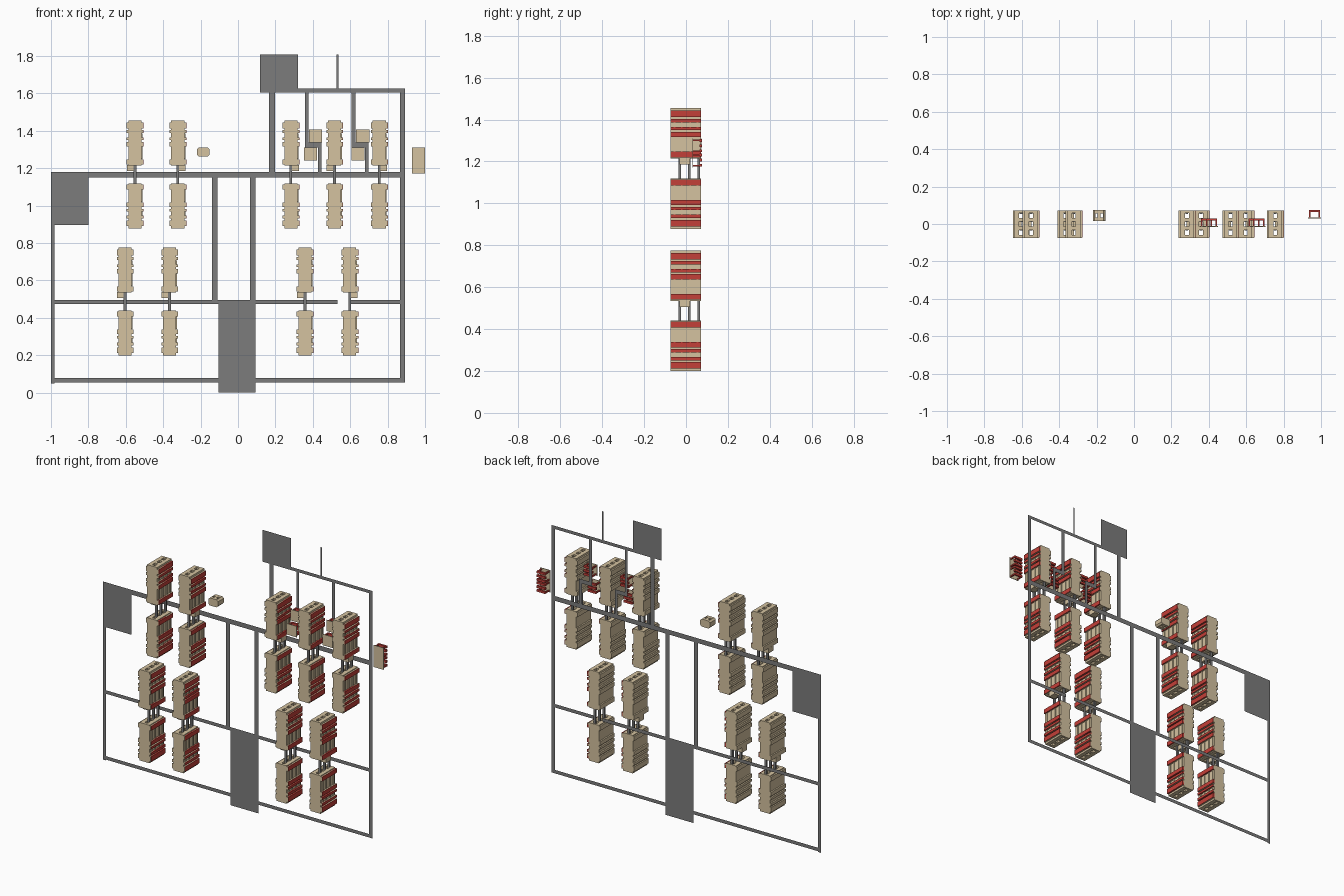
import bpy, bmesh

if "Cube" in bpy.data.objects:
    bpy.data.objects.remove(bpy.data.objects["Cube"])

def material(name, col):
    m = bpy.data.materials.new(name)
    m.diffuse_color = (*col, 1)
    m.use_nodes = True
    m.node_tree.nodes["Principled BSDF"].inputs["Base Color"].default_value = m.diffuse_color
    return m

STONE = material("stone", (0.66, 0.54, 0.35))
RED = material("red_brick", (0.55, 0.05, 0.04))
GREY = material("asphalt", (0.2, 0.2, 0.2))

def add_box(bm, x0, x1, y0, y1, z0, z1):
    z0, z1 = sorted((z0, z1))
    v = [bm.verts.new((x, y, z)) for x in (x0, x1) for y in (y0, y1) for z in (z0, z1)]
    for f in ((0, 1, 3, 2), (4, 6, 7, 5), (0, 4, 5, 1), (2, 3, 7, 6), (0, 2, 6, 4), (1, 5, 7, 3)):
        bm.faces.new([v[i] for i in f])

def finish(name, bm, mat):
    bmesh.ops.recalc_face_normals(bm, faces=bm.faces)
    me = bpy.data.meshes.new(name)
    bm.to_mesh(me)
    bm.free()
    me.materials.append(mat)
    ob = bpy.data.objects.new(name, me)
    bpy.context.collection.objects.link(ob)
    return ob

def boxes(name, specs, mat):
    bm = bmesh.new()
    for s in specs:
        add_box(bm, *s)
    return finish(name, bm, mat)

def prism(name, pts, y0, y1, mat):
    bm = bmesh.new()
    f = bm.faces.new([bm.verts.new((x, y0, z)) for x, z in pts])
    r = bmesh.ops.extrude_face_region(bm, geom=[f])
    bmesh.ops.translate(bm, vec=(0, y1 - y0, 0),
                        verts=[e for e in r["geom"] if isinstance(e, bmesh.types.BMVert)])
    return finish(name, bm, mat)

def cut(ob, specs):
    cutter = boxes("cutter", specs, STONE)
    cutter.hide_render = True
    m = ob.modifiers.new("openings", "BOOLEAN")
    m.object, m.solver = cutter, "EXACT"
    bpy.context.view_layer.objects.active = ob
    bpy.ops.object.modifier_apply(modifier=m.name)
    bpy.data.objects.remove(cutter)

def place(ob, name, x, y, z):
    c = bpy.data.objects.new(name, ob.data)
    c.location = (x, y, z)
    bpy.context.collection.objects.link(c)

# Apartment block: bays down both long sides, corridors through its length
Y0, Y1, H, W = -0.075, 0.072, 0.241, 0.044
BAYS = [(0.012, 0.043), (0.052, 0.068), (0.09, 0.105), (0.114, 0.139), (0.208, 0.236)]
INSET = 0.009

def block(s):
    edge = [(W - INSET, 0)]
    for a, b in BAYS:
        edge += [(W - INSET, a), (W, a), (W, b), (W - INSET, b)]
    edge.append((W - INSET, H))
    pts = [(x, -s * u) for x, u in edge] + [(-x, -s * u) for x, u in reversed(edge)]
    walls = prism("block_walls", pts, Y0, Y1, STONE)
    cut(walls, [(-0.01, 0.01, y - 0.014, y + 0.014, 0.05 * s, -(H + 0.05) * s)
                for y in (-0.045, 0, 0.045)])
    # Red brick facing on the bays
    bays = boxes("brick_bays", [(W - INSET + 0.001, W + 0.002, Y0 + 0.003, Y1, -s * a, -s * b)
                                for a, b in BAYS], RED)
    # Floor ledges in the recesses
    ledges = boxes("floor_ledges", [(W - INSET - 0.001, W - 0.004, y - 0.004, y + 0.004, -s * a, -s * b)
                                    for y in (-0.055, -0.02, 0.02, 0.055)
                                    for a, b in ((0.07, 0.09), (0.14, 0.207))], STONE)
    return walls, bays, ledges

upper, lower = block(1), block(-1)
lots = [(x, 1.455) for x in (-0.551, -0.322, 0.283, 0.516, 0.755)]
lots += [(x, 0.776) for x in (-0.604, -0.366, 0.358, 0.597)]
walkways = boxes("walkways", [(-0.007, 0.007, y - 0.006, y + 0.006, -0.34, -0.235)
                              for y in (-0.03, 0.016, 0.06)], GREY)
porch = boxes("entrance_porch", [(-0.042, 0.002, -0.03, 0.02, -0.27, -0.238)], STONE)
for i, (x, z) in enumerate(lots):
    for part in upper:
        place(part, f"upper_{part.name}_{i}", x, 0, z)
    for part in lower:
        place(part, f"lower_{part.name}_{i}", x, 0, z - 0.577)
    place(walkways, f"walkways_{i}", x, 0, z)
    place(porch, f"entrance_porch_{i}", x + (0.04 if i in (1, 2, 4, 8) else 0), 0, z)
for ob in (*upper, *lower, walkways, porch):
    bpy.data.objects.remove(ob)

# Roads and plazas: flat sheets, given as x0, x1, z0, z1
roads = [(-1, 0.89, 1.15, 1.18), (-1, -0.98, 0.05, 1.15), (-0.98, 0.89, 0.055, 0.077),
         (0.867, 0.893, 0.055, 1.62), (0.17, 0.893, 1.605, 1.625), (0.167, 0.197, 1.18, 1.605),
         (-0.138, -0.11, 0.495, 1.15), (0.065, 0.093, 0.495, 1.15),
         (-1, -0.105, 0.473, 0.495), (0.093, 0.533, 0.473, 0.495), (0.595, 0.867, 0.473, 0.495),
         (0.527, 0.537, 1.62, 1.807)]
for x in (0.357, 0.608):
    roads += [(x, x + 0.02, 1.336, 1.605), (x, x + 0.09, 1.31, 1.336), (x + 0.07, x + 0.09, 1.18, 1.31)]
plazas = [(-0.105, 0.093, 0, 0.495), (-1, -0.8, 0.895, 1.15), (0.118, 0.321, 1.605, 1.807)]
for name, rects in (("roads", roads), ("plazas", plazas)):
    bm = bmesh.new()
    for a, b, c, d in rects:
        bm.faces.new([bm.verts.new((x, 0.075, z)) for x, z in ((a, c), (b, c), (b, d), (a, d))])
    me = bpy.data.meshes.new(name)
    bm.to_mesh(me)
    bm.free()
    me.materials.append(GREY)
    bpy.context.collection.objects.link(bpy.data.objects.new(name, me))

# Pavilions: flat roof on posts over red bars
S = 0.035
roof = boxes("pavilion_roof", [(-S, S, -0.004, 0, -S, S)], STONE)
posts = boxes("pavilion_posts", [(x - 0.004, x + 0.004, 0, 0.04, z - 0.004, z + 0.004)
                                 for x in (-0.026, 0.026) for z in (-0.026, 0.026)], RED)
bars = boxes("pavilion_bars", [(-0.03, 0.03, 0.03, 0.042, z - 0.007, z + 0.007)
                               for z in (-0.024, 0, 0.024)], RED)
sites = [(0.965, 0.034, 1.275), (0.965, 0.034, 1.206)]
for x in (0.414, 0.667):
    sites += [(x, -0.012, 1.372), (x - 0.026, -0.012, 1.275)]
for i, p in enumerate(sites):
    for part in (roof, posts, bars):
        place(part, f"{part.name}_{i}", *p)
for ob in (roof, posts, bars):
    bpy.data.objects.remove(ob)

# Small kiosk with chamfered corners and two openings
kx, kz, a, b = -0.186, 1.286, 0.034, 0.024
kiosk = prism("kiosk", [(kx + sx * x, kz + sz * z) for sx, sz, ps in (
    (1, 1, ((a, 0.014), (0.024, b))), (-1, 1, ((0.024, b), (a, 0.014))),
    (-1, -1, ((a, 0.014), (0.024, b))), (1, -1, ((0.024, b), (a, 0.014)))) for x, z in ps],
    0.016, 0.075, STONE)
cut(kiosk, [(kx + d - 0.006, kx + d + 0.006, 0.035, 0.055, kz - 0.1, kz + 0.1) for d in (-0.014, 0.014)])
